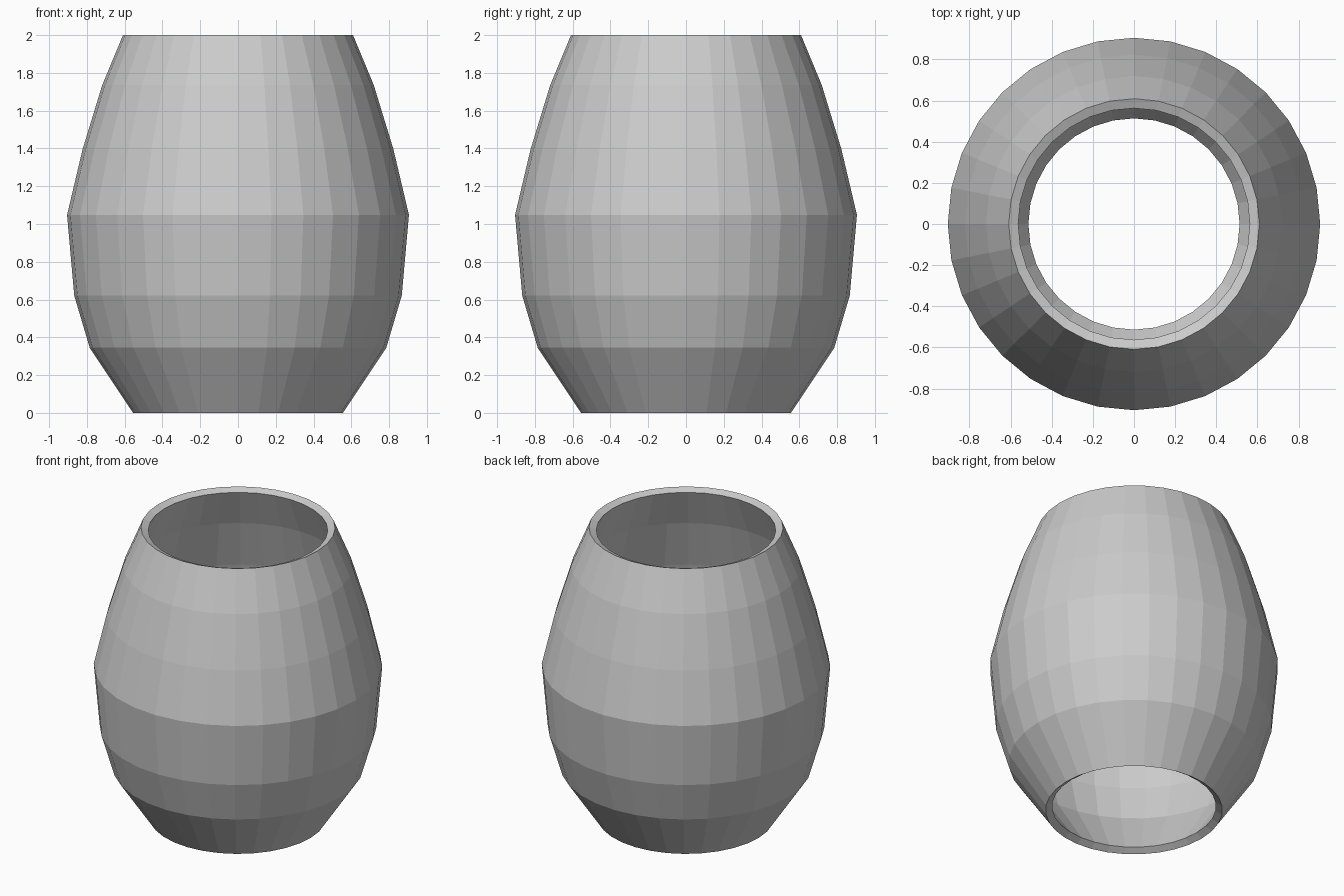
import bpy, bmesh
from math import cos, sin, tau

if "Cube" in bpy.data.objects:
    bpy.data.objects.remove(bpy.data.objects["Cube"])

SIDES = 32
# Outer profile of the barrel: (radius, height)
PROFILE = [(0.555, 0), (0.785, 0.345), (0.867, 0.621), (0.905, 1.048),
           (0.823, 1.395), (0.719, 1.735), (0.609, 2.0)]

# Barrel-shaped shell, open at top and bottom
bm = bmesh.new()
rings = [[bm.verts.new((r * cos(tau * i / SIDES), r * sin(tau * i / SIDES), z))
          for i in range(SIDES)] for r, z in PROFILE]
for low, high in zip(rings, rings[1:]):
    for i in range(SIDES):
        j = (i + 1) % SIDES
        bm.faces.new((low[i], low[j], high[j], high[i]))

mesh = bpy.data.meshes.new("pot_shell")
bm.to_mesh(mesh)
bm.free()
shell = bpy.data.objects.new("pot_shell", mesh)
bpy.context.collection.objects.link(shell)

# Wall thickness, grown inwards
wall = shell.modifiers.new("wall", 'SOLIDIFY')
wall.thickness = 0.05
wall.offset = -1
